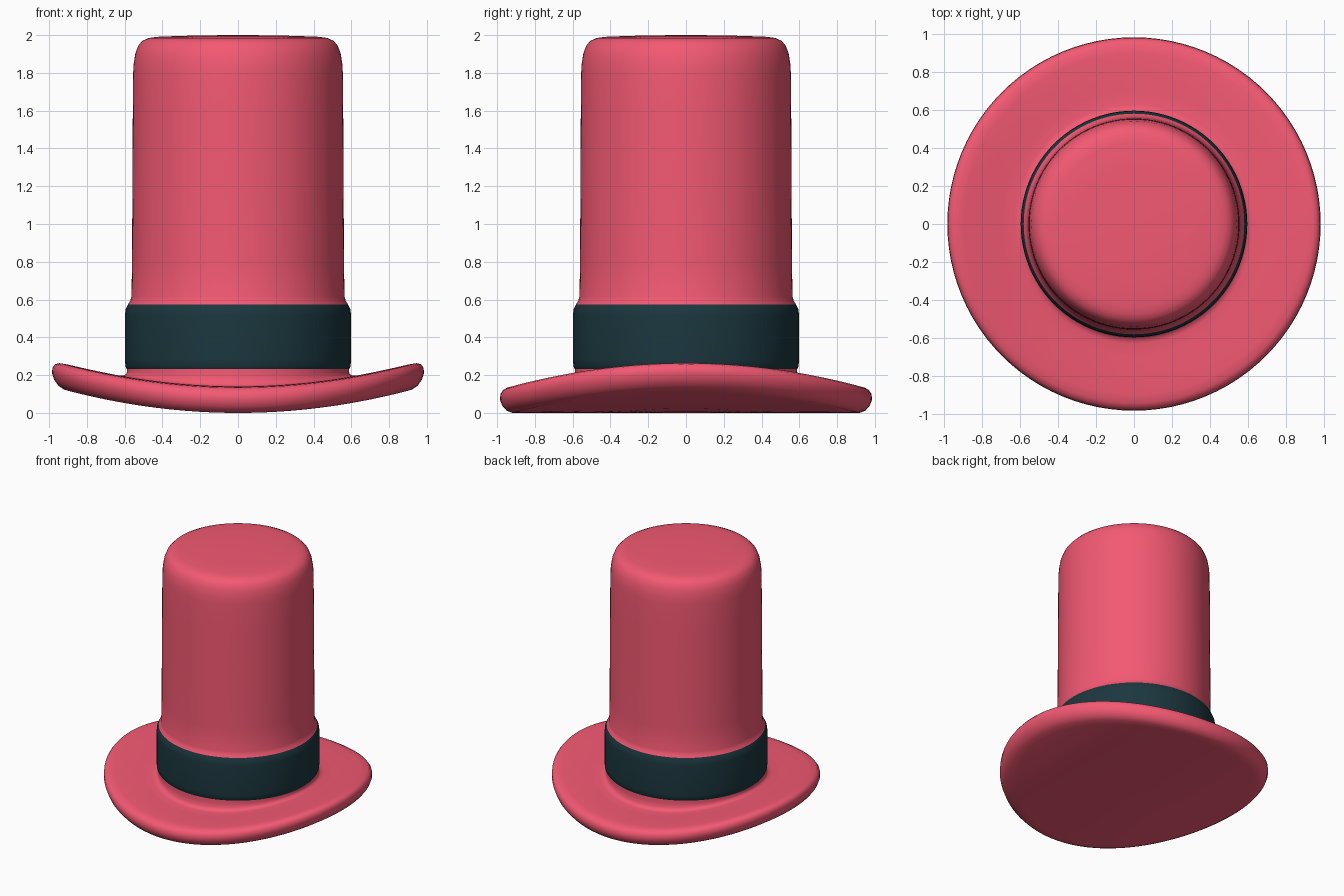
import bpy, bmesh, math

if "Cube" in bpy.data.objects:
    bpy.data.objects.remove(bpy.data.objects["Cube"])

SEGMENTS = 96
BEND = 0.145


def material(name, rgb):
    m = bpy.data.materials.new(name)
    m.diffuse_color = (*rgb, 1)
    m.use_nodes = True
    m.node_tree.nodes["Principled BSDF"].inputs["Base Color"].default_value = m.diffuse_color
    return m


def revolve(name, profile, mat):
    """Spin (radius, z, bend weight) points about z; the bend lifts the sides with x squared."""
    bm = bmesh.new()
    rings = []
    for r, z, w in profile:
        if r == 0:
            rings.append([bm.verts.new((0, 0, z))] * SEGMENTS)
            continue
        ring = []
        for i in range(SEGMENTS):
            a = 2 * math.pi * i / SEGMENTS
            x, y = r * math.cos(a), r * math.sin(a)
            ring.append(bm.verts.new((x, y, z + w * BEND * x * x)))
        rings.append(ring)
    for a, b in zip(rings, rings[1:]):
        for i in range(SEGMENTS):
            j = (i + 1) % SEGMENTS
            corners = list(dict.fromkeys((a[i], a[j], b[j], b[i])))
            bm.faces.new(corners)
    # Profiles run from bottom/outside upward, so this order faces outward
    for f in bm.faces:
        f.smooth = True
    mesh = bpy.data.meshes.new(name)
    bm.to_mesh(mesh)
    bm.free()
    mesh.materials.append(mat)
    obj = bpy.data.objects.new(name, mesh)
    bpy.context.collection.objects.link(obj)
    return obj


felt = material("red_felt", (0.9, 0.1, 0.17))
ribbon = material("dark_ribbon", (0.011, 0.038, 0.048))

# Brim: closed underside, rounded rim, upper surface and short lip below the band
brim = [(r, 0, 1) for r in (0, 0.2, 0.4, 0.6, 0.75, 0.87, 0.92)]
brim += [(0.95, 0.012, 1), (0.972, 0.036, 1), (0.985, 0.07, 1), (0.982, 0.1, 1),
         (0.968, 0.122, 1), (0.945, 0.134, 1), (0.9, 0.138, 1)]
brim += [(r, 0.14, 1) for r in (0.8, 0.7, 0.63)]
brim += [(0.605, 0.145, 1), (0.592, 0.165, 0.8), (0.588, 0.2, 0.35), (0.588, 0.232, 0)]
revolve("brim", brim, felt)

# Hat band
band = [(0.588, 0.232, 0), (0.596, 0.245, 0), (0.598, 0.28, 0),
        (0.598, 0.52, 0), (0.595, 0.548, 0), (0.582, 0.575, 0)]
revolve("band", band, ribbon)

# Crown: slightly tapered wall with a rounded, nearly flat top
crown = [(0.582, 0.575, 0), (0.57, 0.594, 0), (0.564, 0.615, 0), (0.561, 0.8, 0),
         (0.559, 1.2, 0), (0.557, 1.6, 0), (0.555, 1.8, 0), (0.552, 1.85, 0),
         (0.543, 1.905, 0), (0.526, 1.948, 0), (0.505, 1.97, 0), (0.475, 1.984, 0),
         (0.43, 1.991, 0), (0.3, 1.996, 0), (0.15, 1.999, 0), (0, 2.0, 0)]
revolve("crown", crown, felt)
